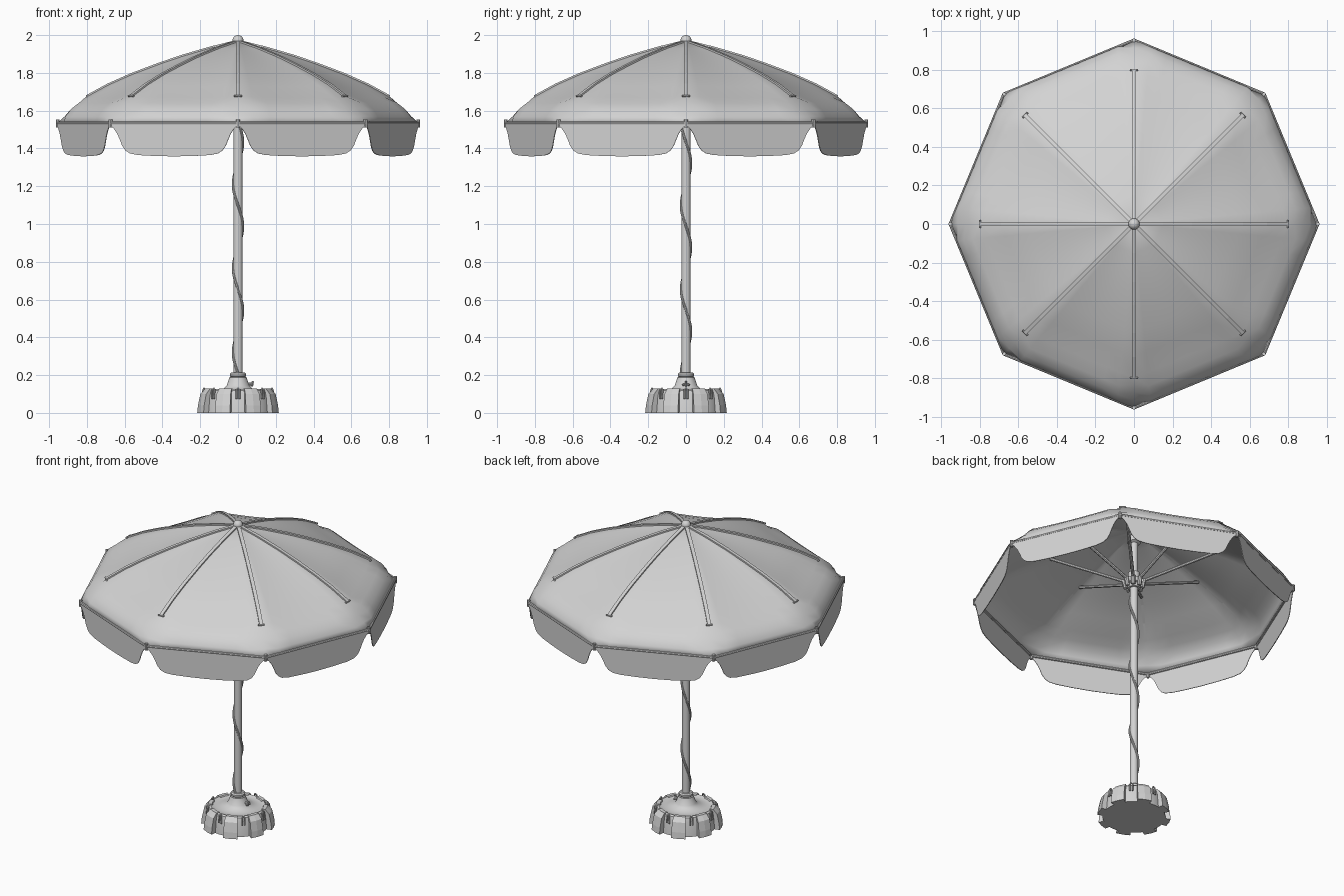
import bpy, bmesh
from math import sin, cos, pi, tau, radians
from mathutils import Vector

cube = bpy.data.objects.get("Cube")
if cube:
    bpy.data.objects.remove(cube, do_unlink=True)

grey = bpy.data.materials.new("light_grey")
grey.use_nodes = True
COLOUR = (0.65, 0.65, 0.65, 1)
grey.diffuse_color = COLOUR
grey.node_tree.nodes["Principled BSDF"].inputs["Base Color"].default_value = COLOUR

SIDES = 8
RADIUS = 0.958
RIM_Z = 1.53
smooth = []


def polar(r, a, z):
    return Vector((r * cos(a), r * sin(a), z))


def finish(name, bm, thick=0, flat=False):
    bmesh.ops.remove_doubles(bm, verts=bm.verts, dist=0.0001)
    bmesh.ops.recalc_face_normals(bm, faces=bm.faces)
    mesh = bpy.data.meshes.new(name)
    bm.to_mesh(mesh)
    bm.free()
    ob = bpy.data.objects.new(name, mesh)
    bpy.context.collection.objects.link(ob)
    mesh.materials.append(grey)
    if thick:
        mod = ob.modifiers.new("cloth", "SOLIDIFY")
        mod.thickness = thick
        mod.offset = 0
    if not flat:
        smooth.append(ob)


def sheet(bm, rows, caps=False):
    """Skin a grid of points with quads, optionally closing both end rows."""
    grid = [[bm.verts.new(p) for p in row] for row in rows]
    for a, b in zip(grid, grid[1:]):
        for i in range(len(a) - 1):
            bm.faces.new((a[i], a[i + 1], b[i + 1], b[i]))
        if caps:
            bm.faces.new((a[-1], a[0], b[0], b[-1]))
    if caps:
        bm.faces.new(grid[0])
        bm.faces.new(grid[-1])


def lathe(name, profile, steps=32):
    bm = bmesh.new()
    sheet(bm, [[polar(r, tau * i / steps, z) for r, z in profile]
               for i in range(steps + 1)])
    finish(name, bm)


def tubes(name, paths, radius, cyclic=False):
    curve = bpy.data.curves.new(name, "CURVE")
    curve.dimensions = "3D"
    curve.bevel_depth = radius
    curve.bevel_resolution = 2
    curve.use_fill_caps = True
    for path in paths:
        spline = curve.splines.new("POLY")
        spline.points.add(len(path) - 1)
        for point, p in zip(spline.points, path):
            point.co = (*p, 1)
        spline.use_cyclic_u = cyclic
    ob = bpy.data.objects.new(name, curve)
    bpy.context.collection.objects.link(ob)
    curve.materials.append(grey)
    bpy.ops.object.select_all(action="DESELECT")
    ob.select_set(True)
    bpy.context.view_layer.objects.active = ob
    bpy.ops.object.convert(target="MESH")
    smooth.append(bpy.context.view_layer.objects.active)


angles = [tau * k / SIDES for k in range(SIDES)]
corner_dirs = [polar(1, a, 0) for a in angles]

# Canopy: eight cloth panels, pinched in at the corners below the rib ends
profile = [(0.0, 1.967), (0.15, 1.93), (0.3, 1.886), (0.42, 1.845), (0.566, 1.79),
           (0.69, 1.735), (0.8, 1.675), (0.87, 1.645), (0.918, 1.608), (0.946, 1.57),
           (RADIUS, RIM_Z)]
ribs = profile[:7]
end_r, end_z = ribs[-1]
COLS = 8


def canopy_point(k, u, row):
    r, z = profile[row]
    if u in (0, 1) and z < end_z:
        r = end_r + (RADIUS - end_r) * (end_z - z) / (end_z - RIM_Z)
    p = corner_dirs[k].lerp(corner_dirs[(k + 1) % SIDES], u) * r
    p.z = z - 0.01 * sin(pi * u) * sin(pi * row / (len(profile) - 1))
    return p


bm = bmesh.new()
for k in range(SIDES):
    sheet(bm, [[canopy_point(k, c / COLS, row) for c in range(COLS + 1)]
               for row in range(len(profile))])
finish("canopy", bm, 0.004)

# Valance: one flat flap with rounded ends hanging from each canopy edge
half = [(0.0, 1.525), (0.03, 1.505), (0.055, 1.48), (0.075, 1.45), (0.095, 1.415),
        (0.12, 1.39), (0.155, 1.374), (0.22, 1.365), (0.35, 1.36), (0.5, 1.358)]
flap = half + [(1 - u, z) for u, z in reversed(half[:-1])]
bm = bmesh.new()
for k in range(SIDES):
    edge = [corner_dirs[k].lerp(corner_dirs[(k + 1) % SIDES], u) * RADIUS
            for u, z in flap]
    sheet(bm, [[p + Vector((0, 0, RIM_Z)) for p in edge],
               [p + Vector((0, 0, z)) for p, (u, z) in zip(edge, flap)]])
finish("valance", bm, 0.004, flat=True)

# Rim hem and corner tips
tubes("rim_hem", [[polar(RADIUS - 0.003, a, RIM_Z + 0.004) for a in angles]], 0.009, True)
tubes("corner_tips", [[polar(RADIUS - 0.004, a, RIM_Z - 0.02),
                       polar(RADIUS - 0.004, a, RIM_Z + 0.022)] for a in angles], 0.01)

# Flat seam strip over each rib, closed by a small cross tab
bm = bmesh.new()
for a in angles:
    across = polar(1, a + pi / 2, 0)
    sheet(bm, [[polar(r, a, z + h) + across * w for w, h in
                ((-0.011, -0.004), (-0.011, 0.009), (0.011, 0.009), (0.011, -0.004))]
               for r, z in ribs], True)
finish("rib_strips", bm, flat=True)
tubes("rib_end_tabs", [[polar(end_r, a, end_z + 0.003) + polar(s * 0.02, a + pi / 2, 0)
                        for s in (-1, 1)] for a in angles], 0.006)

# Struts with hinges, hubs, pole and finial
tubes("struts", [[polar(0.04, a, 1.62), polar(0.5, a, 1.805)] for a in angles], 0.01)
tubes("strut_hinges", [[polar(0.05, a, 1.58), polar(0.06, a, 1.635)] for a in angles], 0.013)
lathe("runner_hub", [(0.02, 1.575), (0.038, 1.575), (0.038, 1.6), (0.05, 1.605),
                     (0.05, 1.635), (0.035, 1.64), (0.035, 1.68), (0.02, 1.68)])
lathe("top_hub", [(0.02, 1.88), (0.04, 1.89), (0.04, 1.925), (0.02, 1.94)])
lathe("pole", [(0, 0.1), (0.024, 0.1), (0.024, 1.96), (0, 1.96)])
bm = bmesh.new()
bmesh.ops.create_uvsphere(bm, u_segments=24, v_segments=12, radius=0.029)
bmesh.ops.translate(bm, verts=bm.verts, vec=(0, 0, 1.971))
finish("finial", bm)

# Cord wound around the pole
PITCH = 0.445
STEPS = 120
low, high = 0.2, 1.6
heights = [low + (high - low) * i / STEPS for i in range(STEPS + 1)]
tubes("spiral_cord", [[polar(0.026, pi + tau * (1.21 - z) / PITCH, z)
                       for z in heights]], 0.007)

# Base: turned core with a flared neck, ringed by eight tapered feet
lathe("base_core", [(0, 0), (0.188, 0), (0.18, 0.09), (0.172, 0.118), (0.162, 0.126),
                    (0.145, 0.118), (0.11, 0.12), (0.075, 0.13), (0.06, 0.145),
                    (0.046, 0.185), (0, 0.185)], 48)
lathe("neck_collar", [(0.024, 0.175), (0.046, 0.175), (0.046, 0.188), (0.04, 0.191),
                      (0.043, 0.195), (0.043, 0.206), (0.036, 0.213), (0.02, 0.213)])
block = [(0.14, 0), (0.22, 0), (0.216, 0.04), (0.203, 0.1), (0.178, 0.128),
         (0.155, 0.128), (0.14, 0.1)]
bm = bmesh.new()
for a in angles:
    mid = a + pi / SIDES
    sheet(bm, [[polar(r, mid + radians(d), z) for r, z in block]
               for d in (-11.5, 0, 11.5)], True)
finish("base_feet", bm, flat=True)

# Lifting loops in the gaps between the feet
loops = []
for a in angles:
    side = polar(0.008, a + pi / 2, 0)
    loops.append([polar(0.188, a, 0.075) - side, polar(0.184, a, 0.122) - side,
                  polar(0.18, a, 0.13), polar(0.184, a, 0.122) + side,
                  polar(0.188, a, 0.075) + side])
tubes("base_loops", loops, 0.005)

# Clamp screw with a wing grip on the left of the neck
tubes("clamp_screw", [[(0.03, 0, 0.152), (0.075, 0, 0.152)]], 0.008)
tubes("clamp_wings", [[(0.066, 0, 0.152), (0.078, s * 0.017, 0.148)] for s in (-1, 1)]
      + [[(0.07, 0, 0.14), (0.08, 0, 0.168)]], 0.006)

# Smooth shading with sharp creases kept
bpy.ops.object.select_all(action="DESELECT")
for ob in smooth:
    ob.select_set(True)
bpy.context.view_layer.objects.active = smooth[0]
bpy.ops.object.shade_smooth_by_angle(angle=radians(32))
